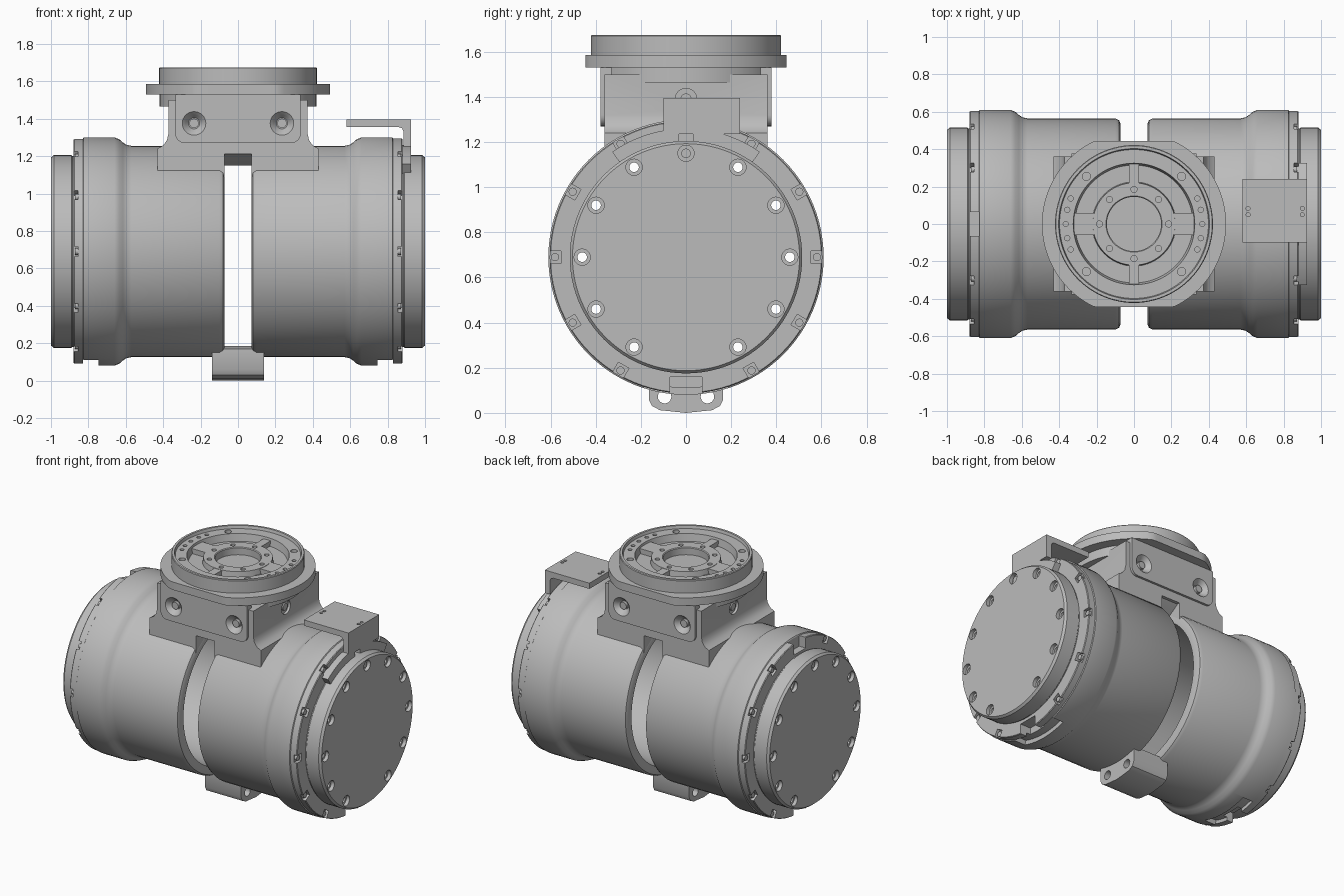
import bpy, bmesh
from math import sin, cos, pi, radians
from mathutils import Matrix

cube = bpy.data.objects.get("Cube")
if cube:
    bpy.data.objects.remove(cube, do_unlink=True)

AXIS_Z = 0.69  # height of the horizontal drum axis

grey = bpy.data.materials.new("machined_grey")
grey.use_nodes = True
grey.diffuse_color = (0.5, 0.5, 0.5, 1)
grey.node_tree.nodes["Principled BSDF"].inputs["Base Color"].default_value = (0.5, 0.5, 0.5, 1)


# ---- helpers ----
def place(axis, a, u, v):
    return {"x": (a, u, v), "y": (u, a, v), "z": (u, v, a)}[axis]


def disc(u, v, r, n=24):
    return [(u + r * cos(2 * pi * i / n), v + r * sin(2 * pi * i / n)) for i in range(n)]


def round_rect(u0, u1, v0, v1, r, n=6):
    pts = []
    for k, (u, v) in enumerate([(u1 - r, v1 - r), (u0 + r, v1 - r), (u0 + r, v0 + r), (u1 - r, v0 + r)]):
        for i in range(n + 1):
            t = (k + i / n) * pi / 2
            pts.append((u + r * cos(t), v + r * sin(t)))
    return pts


def rect(u0, u1, v0, v1):
    return [(u0, v0), (u1, v0), (u1, v1), (u0, v1)]


def sector(r0, r1, start, end, n=24):
    ts = [radians(start + (end - start) * i / n) for i in range(n + 1)]
    return ([(r1 * cos(t), AXIS_Z + r1 * sin(t)) for t in ts] +
            [(r0 * cos(t), AXIS_Z + r0 * sin(t)) for t in reversed(ts)])


def radial_rect(deg, r0, r1, half):
    t = radians(deg)
    return [(r * cos(t) - w * sin(t), AXIS_Z + r * sin(t) + w * cos(t))
            for r, w in ((r0, -half), (r1, -half), (r1, half), (r0, half))]


def prism(bm, axis, pts, lo, hi):
    a = [bm.verts.new(place(axis, lo, u, v)) for u, v in pts]
    b = [bm.verts.new(place(axis, hi, u, v)) for u, v in pts]
    bm.faces.new(a)
    bm.faces.new(b[::-1])
    for i in range(len(pts)):
        j = (i + 1) % len(pts)
        bm.faces.new((a[i], b[i], b[j], a[j]))


def lathe(bm, axis, profile, u=0.0, v=0.0, n=96):
    rings = [[bm.verts.new(place(axis, a, u + r * cos(2 * pi * i / n), v + r * sin(2 * pi * i / n)))
              for i in range(n)] for a, r in profile]
    for k in range(len(profile)):
        m = (k + 1) % len(profile)
        if profile[k][1] == 0 and profile[m][1] == 0:
            continue
        for i in range(n):
            j = (i + 1) % n
            bm.faces.new((rings[k][i], rings[k][j], rings[m][j], rings[m][i]))


def shade(mesh):
    mesh.shade_smooth()
    mesh.set_sharp_from_angle(angle=radians(28))


def make(name, *parts):
    """Each part is (builder, axis, ...arguments)."""
    bm = bmesh.new()
    for build, *args in parts:
        build(bm, *args)
    bmesh.ops.remove_doubles(bm, verts=bm.verts, dist=1e-5)
    bmesh.ops.recalc_face_normals(bm, faces=bm.faces)
    mesh = bpy.data.meshes.new(name)
    bm.to_mesh(mesh)
    bm.free()
    mesh.materials.append(grey)
    shade(mesh)
    obj = bpy.data.objects.new(name, mesh)
    bpy.context.collection.objects.link(obj)
    return obj


def cut(obj, *parts):
    cutter = make("cutter", *parts)
    mod = obj.modifiers.new("cut", "BOOLEAN")
    mod.operation, mod.solver, mod.object = "DIFFERENCE", "EXACT", cutter
    deps = bpy.context.evaluated_depsgraph_get()
    mesh = bpy.data.meshes.new_from_object(obj.evaluated_get(deps))
    obj.modifiers.clear()
    obj.data = mesh
    bpy.data.objects.remove(cutter, do_unlink=True)
    shade(mesh)


# ---- two hollow drums with flanges and bolted caps ----
SHELL = [(0.072, 0.5), (0.072, 0.535), (0.08, 0.555), (0.1, 0.565), (0.57, 0.565), (0.595, 0.57),
         (0.615, 0.583), (0.635, 0.6), (0.66, 0.61), (0.826, 0.61), (0.83, 0.604), (0.875, 0.604),
         (0.88, 0.6), (0.88, 0.5)]
CAP = [(0.86, 0.5), (0.86, 0.51), (0.885, 0.51), (0.89, 0.515), (0.985, 0.515), (1.0, 0.503),
       (1.0, 0), (0.94, 0), (0.94, 0.49), (0.9, 0.5)]
BOLTS = [d for d in range(0, 360, 30) if d not in (90, 270)]

for side, s in (("left", 1), ("right", -1)):
    drum = make(side + "_drum", (lathe, "x", [(s * a, r) for a, r in SHELL], 0, AXIS_Z))
    cut(drum, *[(prism, "x", radial_rect(d, 0.553, 0.64, 0.027), s * 0.855, s * 0.9) for d in BOLTS])
    cut(drum, (prism, "x", sector(0.58, 0.65, 252, 288), s * 0.745, s * 0.83))
    cut(drum, (prism, "x", rect(-0.07, 0.07, 0.05, 0.16), s * 0.8, s * 0.9))
    cap = make(side + "_cap", (lathe, "x", [(s * a, r) for a, r in CAP], 0, AXIS_Z))
    spots = [(0.46 * cos(radians(d)), AXIS_Z + 0.46 * sin(radians(d))) for d in BOLTS]
    cut(cap, *[(prism, "x", disc(u, v, 0.036), s * 0.975, s * 1.02) for u, v in spots + [(0, AXIS_Z + 0.46)]])
    cut(cap, *[(prism, "x", disc(u, v, 0.021), s * 0.92, s * 1.02) for u, v in spots])
    make(side + "_cap_plug", (prism, "x", disc(0, AXIS_Z + 0.46, 0.021), s * 0.97, s * 0.985))
    if s < 0:
        cut(drum, (prism, "x", rect(-0.065, 0.065, 1.215, 1.4), s * 0.83, s * 0.9))
    make(side + "_flange_screws",
         *[(prism, "x", disc(0.58 * cos(radians(d)), AXIS_Z + 0.58 * sin(radians(d)), 0.018, 16),
            s * 0.85, s * 0.872) for d in BOLTS])

# ---- neck that joins the drums to the top flange ----
half = [(0.43, 1.02), (0.43, 1.24), (0.4, 1.257), (0.38, 1.285), (0.372, 1.32), (0.372, 1.5)]
neck = make("neck", (prism, "y", half + [(-x, z) for x, z in reversed(half)], -0.362, 0.362))
cut(neck, (prism, "x", disc(0, AXIS_Z, 0.51, 96), -0.6, 0.6))
cut(neck, (prism, "y", rect(-0.073, 0.073, 0.9, 1.21), -0.6, 0.6))
make("neck_bridge", (prism, "x", [(-0.362, 1.23), (-0.33, 1.2), (-0.25, 1.15), (0.25, 1.15),
                                  (0.33, 1.2), (0.362, 1.23)], -0.09, 0.09))

# Bolted panels on the front and back of the neck
for name, s in (("front", -1), ("back", 1)):
    outline = [(x, min(z, 1.53)) for x, z in round_rect(-0.335, 0.335, 1.27, 1.6, 0.05)]
    panel = make(name + "_panel", (prism, "y", outline, s * 0.33, s * 0.378))
    sinks = [(lathe, "y", [(s * 0.34, 0), (s * 0.34, 0.03), (s * 0.365, 0.05), (s * 0.38, 0.065),
                           (s * 0.4, 0.065), (s * 0.4, 0)], x, 1.375, 32) for x in (-0.235, 0.235)]
    cut(panel, *sinks)
    cut(neck, *sinks)
    make(name + "_panel_screws", *[(prism, "y", disc(x, 1.375, 0.025), s * 0.33, s * 0.36)
                                   for x in (-0.235, 0.235)])
for name, s in (("left", 1), ("right", -1)):
    cut(neck, (prism, "x", disc(0, 1.39, 0.048), s * 0.355, s * 0.4))
    make(name + "_neck_screw", (prism, "x", disc(0, 1.39, 0.025), s * 0.34, s * 0.366))


# ---- top flange, trimmed flat at front and back ----
def trimmed(r, limit):
    return [(x, max(-limit, min(limit, y))) for x, y in disc(0, 0, r, 96)]


make("collar", (prism, "z", trimmed(0.42, 0.366), 1.465, 1.535))
make("flange_plate", (prism, "z", trimmed(0.492, 0.445), 1.53, 1.585))

# Output ring with a sunken web, hub and screw holes
ring = make("output_ring", (lathe, "z", [
    (1.57, 0), (1.59, 0), (1.59, 0.145), (1.637, 0.145), (1.642, 0.15), (1.642, 0.22), (1.605, 0.225),
    (1.605, 0.315), (1.655, 0.325), (1.655, 0.398), (1.675, 0.403), (1.675, 0.418), (1.67, 0.422),
    (1.57, 0.422)]))


def polar_holes(r, angles, size, z0):
    return [(prism, "z", disc(r * cos(radians(d)), r * sin(radians(d)), size, 16), z0, 1.7) for d in angles]


cut(ring, *polar_holes(0.36, (45, 135, 225, 315), 0.022, 1.62),
    *polar_holes(0.365, [b + d for b in (0, 180) for d in (-22, -12, 0, 12, 22)], 0.014, 1.63),
    *polar_holes(0.185, range(0, 360, 45), 0.016, 1.62))
ribs = make("output_ribs", *[(prism, "z", rect(*b), 1.595, 1.64) for b in (
    (-0.028, 0.028, 0.21, 0.34), (-0.028, 0.028, -0.34, -0.21),
    (0.21, 0.34, -0.06, 0.06), (-0.34, -0.21, -0.06, 0.06))])

# ---- bracket over the left drum ----
arc = make("bracket_base", (prism, "x", sector(0.5, 0.57, 55, 125), 0.872, 0.925))
cut(arc, (prism, "x", rect(-0.03, 0.03, 1.1, 1.235), 0.8, 1.0))
bracket = make("bracket", (prism, "y", [(0.58, 1.355), (0.58, 1.395), (0.925, 1.395), (0.925, 1.235),
                                        (0.885, 1.235), (0.885, 1.33), (0.878, 1.348), (0.86, 1.355)],
                           -0.1, 0.24))
cut(bracket, *[(prism, "z", disc(x, y, 0.011, 12), 1.38, 1.42) for x in (0.61, 0.9) for y in (0.05, 0.083)])

# ---- foot below the gap, with two cross holes ----
foot = make("foot", (prism, "x", [(-0.165, 0.17), (-0.165, 0.06), (-0.15, 0.03), (-0.115, 0.012), (0, 0),
                                  (0.115, 0.012), (0.15, 0.03), (0.165, 0.06), (0.165, 0.17),
                                  (0.08, 0.186), (-0.08, 0.186)], -0.14, 0.14))
cut(foot, *[(prism, "x", disc(y, 0.072, 0.03), -0.3, 0.3) for y in (-0.095, 0.095)])
